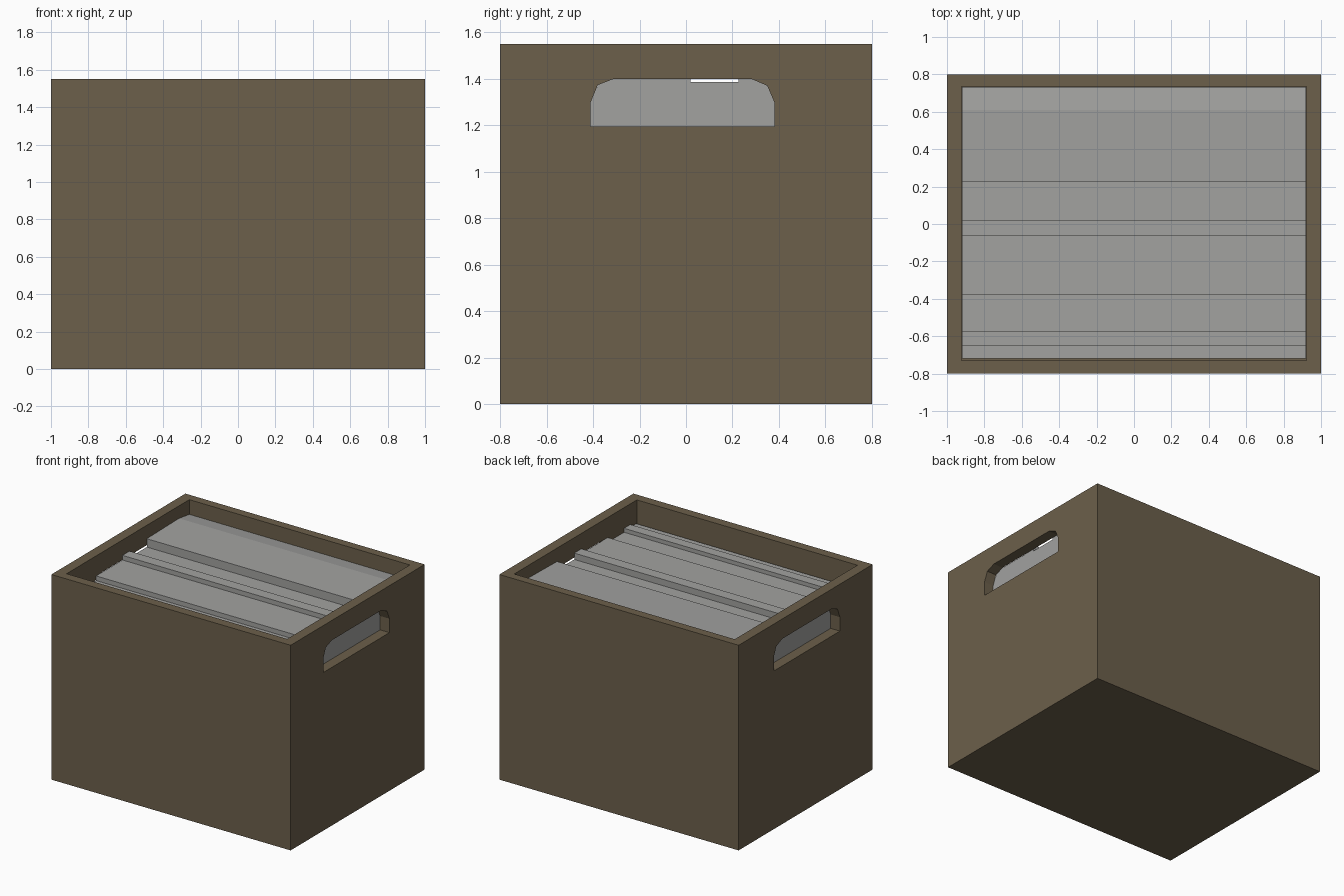
import bpy, bmesh

if "Cube" in bpy.data.objects:
    bpy.data.objects.remove(bpy.data.objects["Cube"])


def material(name, rgb):
    m = bpy.data.materials.new(name)
    m.diffuse_color = (*rgb, 1)
    m.use_nodes = True
    m.node_tree.nodes["Principled BSDF"].inputs["Base Color"].default_value = m.diffuse_color
    return m


brown = material("brown_board", (0.150, 0.116, 0.070))
grey = material("grey_paper", (0.36, 0.36, 0.35))


def extrude_x(name, profile, x0, x1, mat):
    """Prism along x from a list of (y, z) points."""
    bm = bmesh.new()
    face = bm.faces.new([bm.verts.new((x0, y, z)) for y, z in profile])
    ext = bmesh.ops.extrude_face_region(bm, geom=[face])
    for v in ext["geom"]:
        if isinstance(v, bmesh.types.BMVert):
            v.co.x = x1
    bmesh.ops.recalc_face_normals(bm, faces=bm.faces)
    mesh = bpy.data.meshes.new(name)
    bm.to_mesh(mesh)
    bm.free()
    mesh.materials.append(mat)
    ob = bpy.data.objects.new(name, mesh)
    bpy.context.collection.objects.link(ob)
    return ob


def rect(y0, y1, z0, z1):
    return [(y0, z0), (y1, z0), (y1, z1), (y0, z1)]


# Storage box: solid block, hollowed, with a handle slot through both ends
box = extrude_x("storage_box", rect(-0.8, 0.8, 0, 1.55), -1, 1, brown)
hollow = extrude_x("hollow_cutter", rect(-0.73, 0.735, 0.07, 1.8), -0.922, 0.922, brown)
slot = [(-0.41, 1.195), (0.38, 1.195), (0.38, 1.30), (0.35, 1.37),
        (0.28, 1.40), (-0.31, 1.40), (-0.38, 1.373), (-0.41, 1.30)]
handle = extrude_x("handle_cutter", slot, -1.2, 1.2, brown)
for cutter in (hollow, handle):
    mod = box.modifiers.new(cutter.name, 'BOOLEAN')
    mod.operation = 'DIFFERENCE'
    mod.solver = 'EXACT'
    mod.object = cutter
    cutter.hide_render = True
    cutter.hide_set(True)

# Stacks of upright paper files: front y, back y, top height
files = [(-0.72, -0.65, 1.375), (-0.65, -0.575, 1.395), (-0.575, -0.38, 1.365),
         (-0.38, -0.065, 1.40), (-0.065, 0.02, 1.435), (0.02, 0.225, 1.387)]
for i, (y0, y1, top) in enumerate(files):
    extrude_x(f"paper_file_{i + 1}", rect(y0, y1, 0.075, top), -0.92, 0.92, grey)

# Thick rear stack with a slightly bowed top
extrude_x("rear_paper_stack", [(0.225, 0.075), (0.733, 0.075), (0.733, 1.44),
                               (0.61, 1.457), (0.225, 1.45)], -0.92, 0.92, grey)
